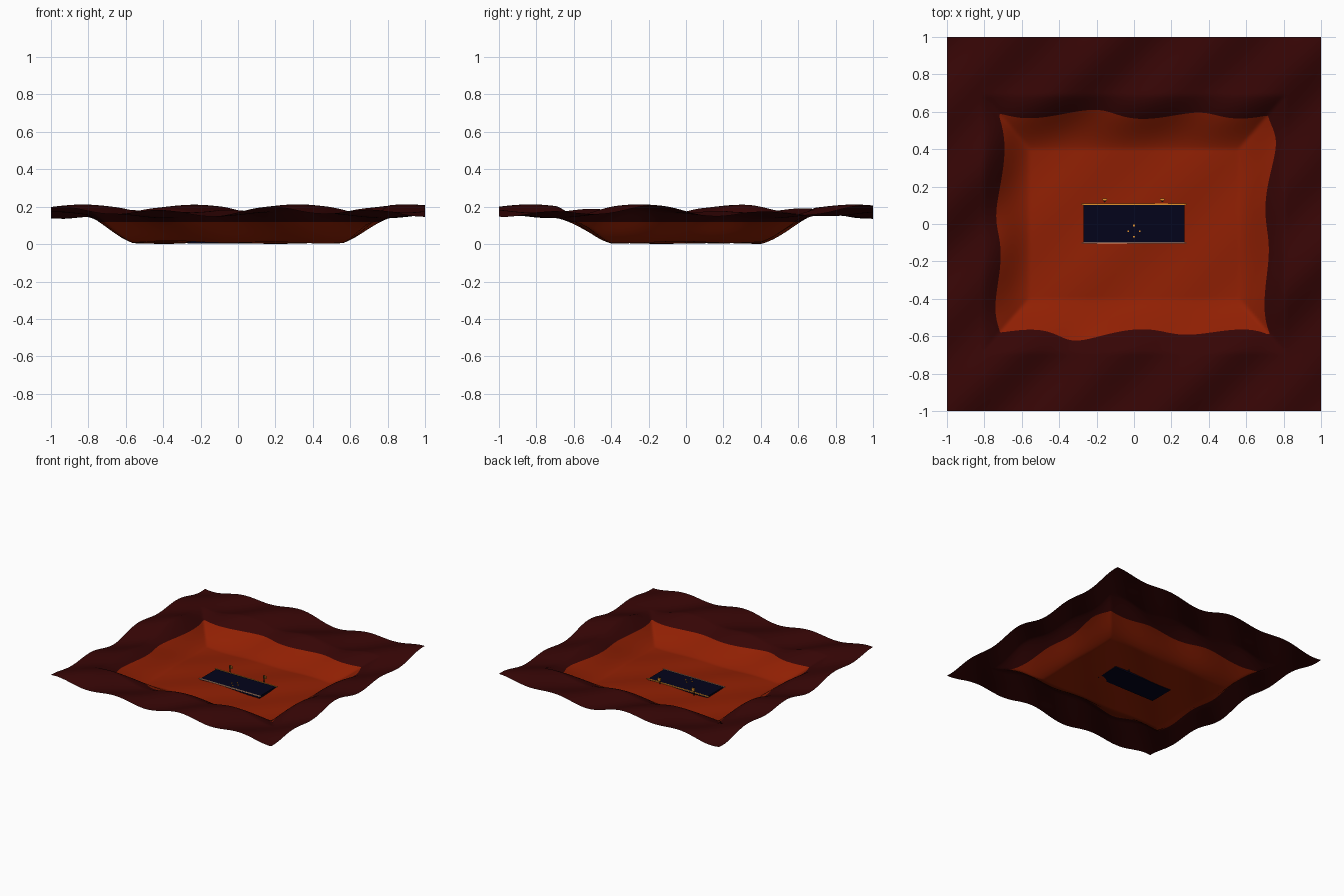
import bpy
import bmesh
from math import sin, cos, pi

cube = bpy.data.objects.get("Cube")
if cube:
    bpy.data.objects.remove(cube)


def material(name, rgb):
    m = bpy.data.materials.new(name)
    m.use_nodes = True
    m.diffuse_color = (*rgb, 1)
    m.node_tree.nodes["Principled BSDF"].inputs["Base Color"].default_value = (*rgb, 1)
    return m


dune_red = material("dark red sand", (0.036, 0.0015, 0.0015))
basin_orange = material("burnt orange", (0.28, 0.014, 0.001))
navy = material("navy", (0.001, 0.001, 0.011))
gold = material("gold", (0.90, 0.34, 0.03))
peach = material("pale peach", (0.90, 0.48, 0.28))
dark = material("dark metal", (0.01, 0.006, 0.006))

WATERLINE = 0.117


# Rolling dunes: crossed swells plus diagonal ripples
def ripple(x, y):
    swell = 0.022 * sin(5.4 * x) * sin(5.4 * (y - 0.07))
    return swell - 0.018 * cos(2 * pi * (x - y - 0.31) / 0.565)


# Sunken rectangular basin blended into the dunes
def height(x, y):
    t = max((abs(x) - 0.56) / 0.25, (abs(y) - 0.40) / 0.29)
    t = min(max(t, 0), 1)
    t = 0.5 * t + 0.5 * t * t * (3 - 2 * t)
    w = ripple(x, y)
    return (1 - t) * (0.010 + 0.25 * w) + t * (0.173 + w)


def finish(bm, name, mats, smooth=False):
    mesh = bpy.data.meshes.new(name)
    for m in mats:
        mesh.materials.append(m)
    for f in bm.faces:
        f.smooth = smooth
    bm.to_mesh(mesh)
    bm.free()
    ob = bpy.data.objects.new(name, mesh)
    bpy.context.collection.objects.link(ob)
    return ob


def box(name, center, size, mat):
    bm = bmesh.new()
    bmesh.ops.create_cube(bm, size=1)
    bmesh.ops.scale(bm, vec=size, verts=bm.verts)
    bmesh.ops.translate(bm, vec=center, verts=bm.verts)
    return finish(bm, name, [mat])


def cylinder(name, center, radius, depth, mat):
    bm = bmesh.new()
    bmesh.ops.create_cone(bm, cap_ends=True, segments=8, radius1=radius,
                          radius2=radius, depth=depth)
    bmesh.ops.translate(bm, vec=center, verts=bm.verts)
    return finish(bm, name, [mat])


# Terrain sheet, cut along a level line so the orange low ground has a clean edge
bm = bmesh.new()
bmesh.ops.create_grid(bm, x_segments=160, y_segments=160, size=1)
for v in bm.verts:
    v.co.z = height(v.co.x, v.co.y)
bmesh.ops.bisect_plane(bm, geom=bm.verts[:] + bm.edges[:] + bm.faces[:],
                       plane_co=(0, 0, WATERLINE), plane_no=(0, 0, 1))
for f in bm.faces:
    f.material_index = int(f.calc_center_median().z < WATERLINE)
finish(bm, "terrain", [dune_red, basin_orange], smooth=True)

# Landing slab in the basin with a trim strip on each long side
box("slab", (0, 0, 0.011), (0.54, 0.21, 0.018), navy)
box("back_trim", (0, 0.106, 0.020), (0.56, 0.008, 0.006), gold)
box("front_trim", (0, -0.102, 0.020), (0.56, 0.007, 0.006), peach)

# Lamp posts behind the slab, each with a lamp on its back
for side, x in (("right", -0.157), ("left", 0.152)):
    cylinder(side + "_lamp_post", (x, 0.121, 0.04), 0.005, 0.07, dark)
    box(side + "_lamp", (x, 0.131, 0.055), (0.024, 0.012, 0.022), gold)

# Ring of four small marker lights
for i in range(4):
    a = i * pi / 2
    box(f"marker_light_{i + 1}", (0.03 * cos(a), -0.038 + 0.03 * sin(a), 0.022),
        (0.009, 0.009, 0.006), gold)
